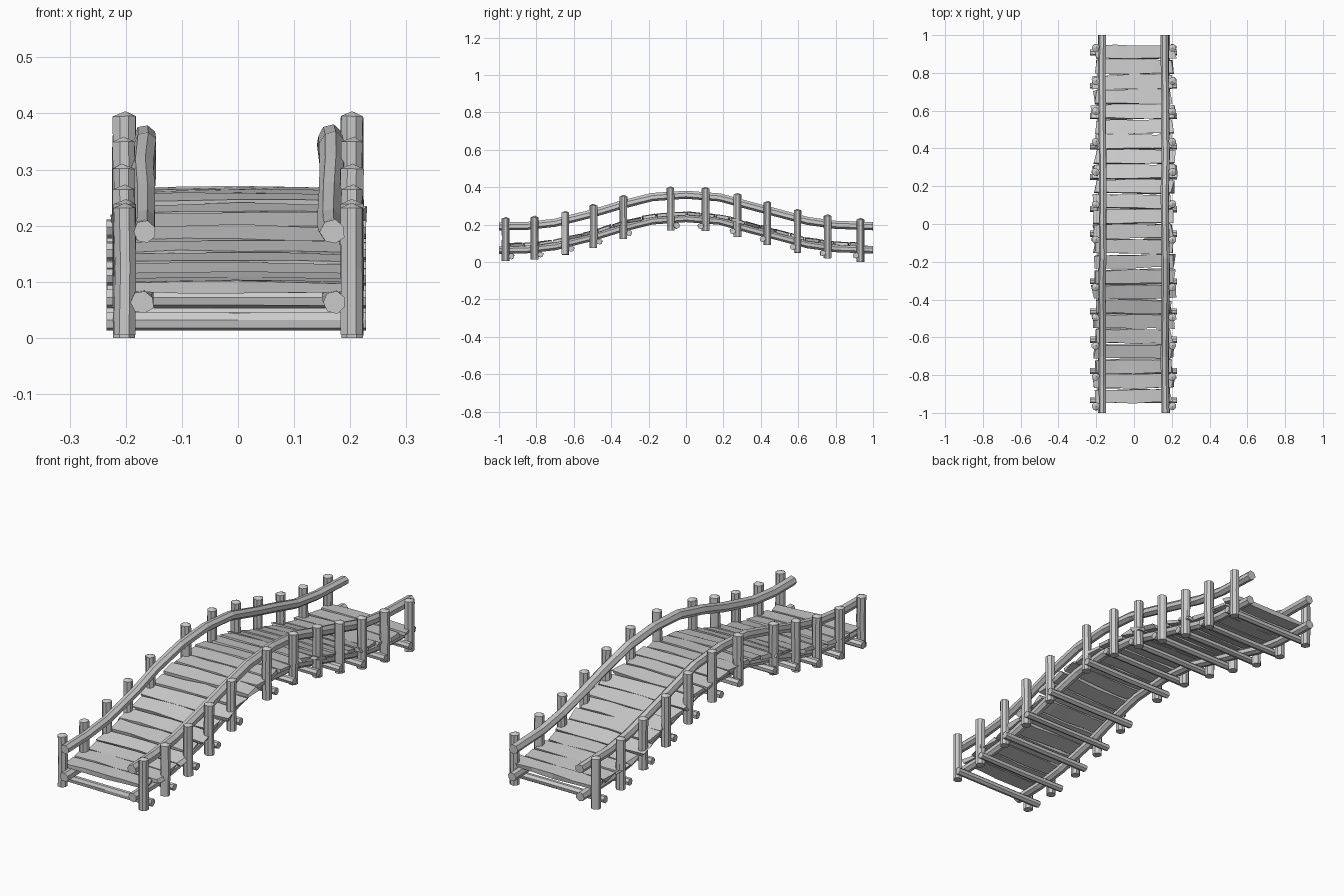
import bpy, bmesh, math, random
from mathutils import Vector, Matrix

random.seed(7)
cube = bpy.data.objects.get("Cube")
if cube:
    bpy.data.objects.remove(cube, do_unlink=True)

wood = bpy.data.materials.new("weathered_grey_wood")
wood.use_nodes = True
GREY = (0.6, 0.6, 0.6, 1)
wood.diffuse_color = GREY
wood.node_tree.nodes["Principled BSDF"].inputs["Base Color"].default_value = GREY

# Arch of the bridge: (y, height of the lower beam)
ARCH = [(-1, .063), (-.85, .066), (-.7, .083), (-.5, .132), (-.35, .178), (-.18, .22), (0, .233),
        (.18, .218), (.35, .172), (.5, .133), (.65, .093), (.8, .072), (1, .065)]
RAIL_LIFT = 0.126


def arch(y):
    for (y0, z0), (y1, z1) in zip(ARCH, ARCH[1:]):
        if y <= y1:
            return z0 + (z1 - z0) * (y - y0) / (y1 - y0)
    return ARCH[-1][1]


def jitter(a):
    return random.uniform(-a, a)


def finish(bm, name):
    bmesh.ops.recalc_face_normals(bm, faces=bm.faces)
    mesh = bpy.data.meshes.new(name)
    bm.to_mesh(mesh)
    bm.free()
    mesh.materials.append(wood)
    ob = bpy.data.objects.new(name, mesh)
    bpy.context.collection.objects.link(ob)
    return ob


def log(name, points, radius, sides=7, rough=0.08, tip=0.0):
    """Rough-hewn log swept along points, optionally with a pointed end."""
    bm = bmesh.new()
    pts = [Vector(p) for p in points]
    uneven = [1 + jitter(rough) for _ in range(sides)]
    rings = []
    for i, p in enumerate(pts):
        axis = (pts[min(i + 1, len(pts) - 1)] - pts[max(i - 1, 0)]).normalized()
        side = axis.orthogonal() if abs(axis.x) > .5 or abs(axis.z) > .9 else Vector((1, 0, 0))
        side.normalize()
        up = axis.cross(side)
        ring = []
        for k in range(sides):
            a = math.tau * (k + .5) / sides
            r = radius * uneven[k] * (1 + jitter(rough / 2))
            ring.append(bm.verts.new(p + r * (side * math.cos(a) + up * math.sin(a))))
        rings.append(ring)
    for a, b in zip(rings, rings[1:]):
        for k in range(sides):
            n = (k + 1) % sides
            bm.faces.new((a[k], a[n], b[n], b[k]))
    bm.faces.new(rings[0][::-1])
    if tip:
        peak = bm.verts.new(pts[-1] + axis * tip + side * jitter(radius / 3))
        for k in range(sides):
            bm.faces.new((rings[-1][k], rings[-1][(k + 1) % sides], peak))
    else:
        bm.faces.new(rings[-1])
    return finish(bm, name)


def plank(name, y, width, half_length):
    """Hewn board with ragged ends, slightly crowned and laid on the arch."""
    bm = bmesh.new()
    bmesh.ops.create_cube(bm, size=1)
    across = [e for e in bm.edges if abs((e.verts[0].co - e.verts[1].co).x) > .5]
    bmesh.ops.subdivide_edges(bm, edges=across, cuts=3, use_grid_fill=True)
    for v in bm.verts:
        t = v.co.x * 2
        thick = 0.022 - 0.007 * t * t
        v.co = Vector((t * half_length + (jitter(.012) if abs(t) > .9 else 0),
                       v.co.y * width * (1 - .06 * abs(t)) + jitter(.004),
                       v.co.z * thick + jitter(.0015)))
    slope = math.atan2(arch(y + .04) - arch(y - .04), .08)
    place = (Matrix.Translation((jitter(.006), y, arch(y) + 0.026)) @
             Matrix.Rotation(slope + jitter(.06), 4, 'X') @ Matrix.Rotation(jitter(.02), 4, 'Z'))
    bm.transform(place)
    return finish(bm, name)


# Handrails and deck beams, one of each per side
for side, s in (("right", -1), ("left", 1)):
    log(f"{side}_deck_beam", [(s * .17 + jitter(.002), y, z) for y, z in ARCH], .021)
    log(f"{side}_handrail", [(s * .167 + jitter(.003), y, z + RAIL_LIFT) for y, z in ARCH], .022)

# Posts in pairs, each with a cross log beside it
POSTS = [-.965, -.81, -.645, -.495, -.335, -.083, .104, .275, .435, .596, .757, .933]
for i, y in enumerate(POSTS):
    base = max(arch(y) - .058, 0)
    if i == len(POSTS) - 1:
        base = 0
    for side, s in (("right", -1), ("left", 1)):
        x = s * .203
        log(f"{side}_post_{i + 1}",
            [(x, y, base), (x + jitter(.002), y, base + .12), (x, y, base + .226)],
            .021, sides=8, tip=.009)
    ly = y + .032 if y < 0 else y - .025
    lz = arch(ly) - .034
    log(f"cross_log_{i + 1}", [(-.234, ly, lz), (0, ly + jitter(.004), lz), (.228, ly, lz)], .0165)

# Deck planks
COUNT = 24
pitch = 1.9 / COUNT
for i in range(COUNT):
    y = -.95 + pitch * (i + .5)
    plank(f"deck_plank_{i + 1}", y, pitch * random.uniform(.9, 1.0), random.uniform(.195, .217))
